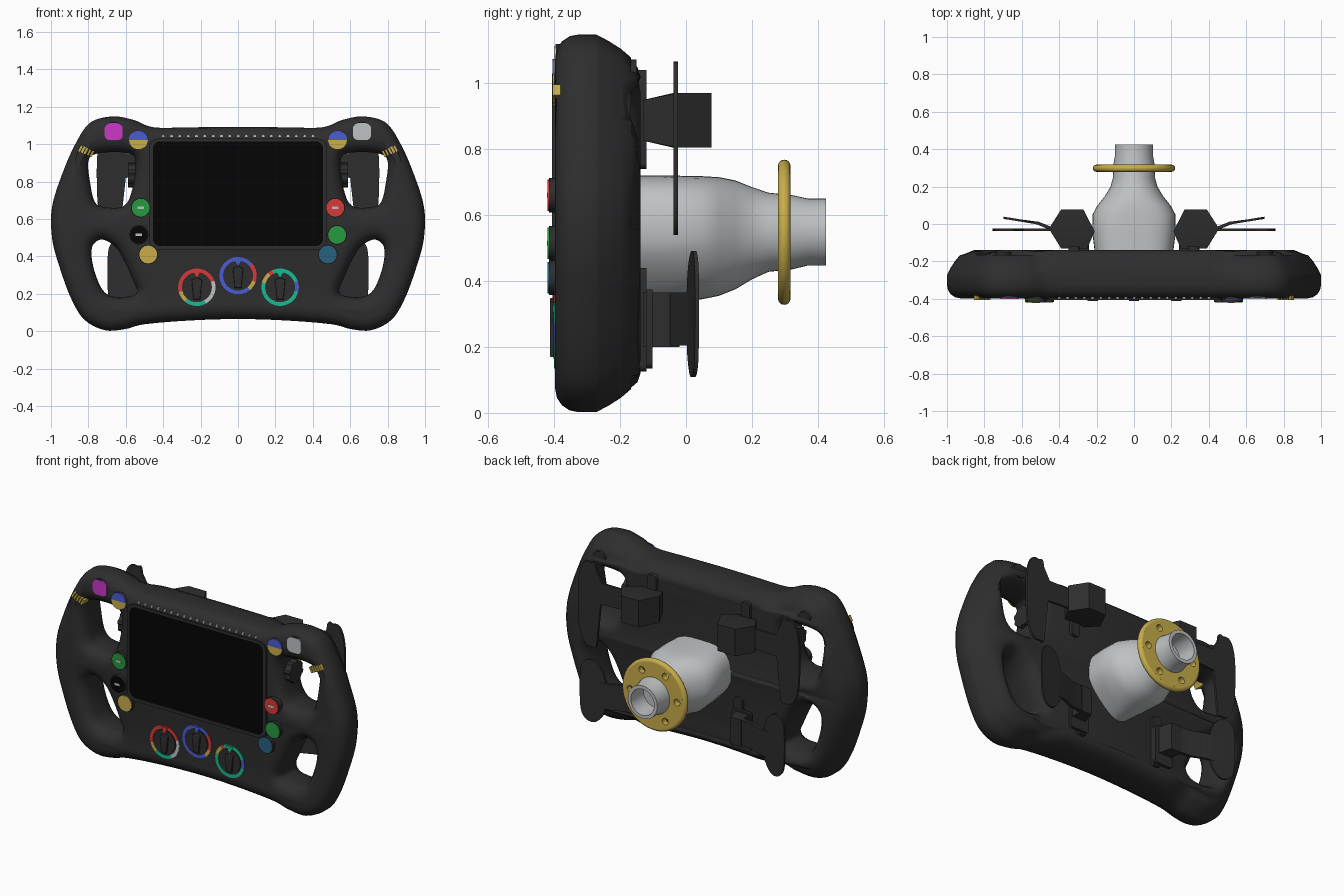
import bpy, bmesh, math

cube = bpy.data.objects.get("Cube")
if cube:
    bpy.data.objects.remove(cube, do_unlink=True)


def material(name, r, g, b):
    m = bpy.data.materials.new(name)
    m.use_nodes = True
    m.diffuse_color = (r, g, b, 1)
    m.node_tree.nodes["Principled BSDF"].inputs["Base Color"].default_value = (r, g, b, 1)
    return m


GREY = material("dark grey", .027, .027, .027)
BLACK = material("screen black", .0015, .0015, .0015)
GOLD = material("gold", .58, .42, .07)
SILVER = material("silver", .52, .54, .55)
MAGENTA = material("magenta", .6, .04, .58)
BLUE = material("blue", .07, .11, .65)
RED = material("red", .68, .04, .04)
GREEN = material("green", .02, .32, .05)
TEAL = material("teal blue", .02, .12, .21)
MINT = material("mint", .01, .5, .29)


# Outline helpers
def smooth(pts, n=5):
    out = []
    for i in range(len(pts)):
        a, b, c, d = (pts[(i + k) % len(pts)] for k in (-1, 0, 1, 2))
        for s in range(n):
            t = s / n
            out.append(tuple(.5 * (2 * q + (r - p) * t + (2 * p - 5 * q + 4 * r - e) * t * t
                                   + (3 * q - p - 3 * r + e) * t ** 3)
                             for p, q, r, e in zip(a, b, c, d)))
    return out


def arc(x, z, r, a0=0, a1=360, n=16):
    end = n if a1 - a0 >= 360 else n + 1
    angles = [math.radians(a0 + (a1 - a0) * i / n) for i in range(end)]
    return [(x + r * math.cos(a), z + r * math.sin(a)) for a in angles]


def rect(x0, x1, z0, z1, r=0):
    if not r:
        return [(x0, z0), (x1, z0), (x1, z1), (x0, z1)]
    corners = [(x1 - r, z1 - r), (x0 + r, z1 - r), (x0 + r, z0 + r), (x1 - r, z0 + r)]
    return [p for i, c in enumerate(corners) for p in arc(*c, r, 90 * i, 90 * i + 90, 5)]


def mirrored(pts):
    return [(-x, z) for x, z in reversed(pts)]


# Object helpers
def finish(name, mesh, mat, mirror=False):
    ob = bpy.data.objects.new(name, mesh)
    bpy.context.collection.objects.link(ob)
    mesh.materials.clear()
    mesh.materials.append(mat)
    bpy.ops.object.select_all(action='DESELECT')
    ob.select_set(True)
    bpy.context.view_layer.objects.active = ob
    bpy.ops.object.shade_smooth_by_angle(angle=math.radians(35))
    if mirror:
        ob.modifiers.new("Mirror", 'MIRROR')
    return ob


def slab(name, outlines, lo, hi, mat, bevel=0, mirror=False, flat=False):
    """Fill outlines and extrude between lo and hi along y (or along z when flat)."""
    cu = bpy.data.curves.new(name, 'CURVE')
    cu.dimensions, cu.fill_mode = '2D', 'BOTH'
    cu.extrude = (hi - lo) / 2 - bevel
    cu.bevel_depth, cu.bevel_resolution, cu.offset = bevel, 3, -bevel
    for pts in outlines:
        sp = cu.splines.new('POLY')
        sp.points.add(len(pts) - 1)
        for p, (u, v) in zip(sp.points, pts):
            p.co = (u, v, 0, 1)
        sp.use_cyclic_u = True
    tmp = bpy.data.objects.new(name + " curve", cu)
    bpy.context.collection.objects.link(tmp)
    deps = bpy.context.evaluated_depsgraph_get()
    mesh = bpy.data.meshes.new_from_object(tmp.evaluated_get(deps))
    bpy.data.objects.remove(tmp, do_unlink=True)
    mid = (lo + hi) / 2
    for v in mesh.vertices:
        x, y, w = v.co
        v.co = (x, y, mid + w) if flat else (x, mid - w, y)
    bm = bmesh.new()
    bm.from_mesh(mesh)
    bmesh.ops.remove_doubles(bm, verts=bm.verts, dist=1e-5)
    bmesh.ops.recalc_face_normals(bm, faces=bm.faces)
    bm.to_mesh(mesh)
    bm.free()
    return finish(name, mesh, mat, mirror)


# Wheel body with four grip openings
half = [(.25, 1.09), (.45, 1.09), (.56, 1.13), (.67, 1.148), (.79, 1.115), (.87, 1.0), (.94, .84),
        (.995, .66), (.993, .49), (.95, .33), (.89, .17), (.82, .06), (.71, .005), (.6, .012),
        (.5, .037), (.26, .057)]
upper = [(.55, .92), (.61, .955), (.75, .95), (.8, .91), (.79, .79), (.765, .69), (.71, .663),
         (.61, .67), (.565, .76)]
lower = [(.56, .27), (.61, .38), (.66, .455), (.73, .49), (.78, .45), (.775, .35), (.73, .23),
         (.67, .185), (.57, .188), (.54, .215)]
outer = smooth([(0, 1.092)] + half + [(0, .065)] + mirrored(half))
holes = [smooth(h) for h in (upper, lower, mirrored(upper), mirrored(lower))]
body = slab("wheel_body", [outer] + holes, -.09, .09, GREY, bevel=.07)
for v in body.data.vertices:
    # shallow rounding towards the front, deep rounding towards the back
    x, y, z = v.co
    if y > .019:
        y = -.26 + (y - .02) / .07 * .122
    else:
        y = -.325 + min(0, y + .02) / .07 * .072
    # slope the back of the grips down to their outer edge
    edge = max(0, 1 - min(math.dist((x, z), p) for p in outer) / .13)
    blend = min(1, max(0, (abs(x) - .4) / .12))
    v.co.y = y + blend * (min(y, -.138 - .135 * edge ** 2) - y)

# Screen, bezel and indicator row
slab("screen_bezel", [rect(-.475, .475, .435, 1.03, .05), rect(-.455, .455, .455, 1.015, .04)],
     -.406, -.39, GREY)
slab("screen", [rect(-.458, .458, .452, 1.018, .04)], -.401, -.394, BLACK)
slab("indicator_row", [rect(x - .007, x + .007, 1.038, 1.051)
                       for x in (-.4 + .0445 * i for i in range(19))], -.4, -.39, SILVER)

# Push buttons: dark housings with coloured caps
for side, x, z, mat in [("upper_right", -.665, 1.067, MAGENTA), ("upper_left", .663, 1.067, SILVER),
                        ("right_a", -.52, .66, GREEN), ("right_b", -.53, .515, BLACK),
                        ("right_c", -.48, .41, GOLD), ("left_a", .52, .66, RED),
                        ("left_b", .53, .515, GREEN), ("left_c", .48, .41, TEAL)]:
    if z > 1:
        front, cap = -.396, rect(x - .048, x + .048, z - .046, z + .046, .028)
    else:
        front, cap = -.416, arc(x, z, .048)
    slab("button_housing_" + side, [arc(x, z, .052)], front, -.34, GREY)
    slab("button_cap_" + side, [cap], front - .004, front + .002, mat)
    if side in ("right_a", "right_b", "left_a"):
        slab("button_mark_" + side, [rect(x - .018, x + .018, z - .007, z + .007)],
             front - .006, front, SILVER)
slab("split_button_housings", [arc(.533, 1.022, .052)], -.4, -.34, GREY, mirror=True)
slab("split_button_tops", [arc(.533, 1.022, .051, 0, 180)], -.405, -.398, BLUE, mirror=True)
slab("split_button_bottoms", [arc(.533, 1.022, .051, 180, 360)], -.405, -.398, GOLD, mirror=True)

# Rotary dials with coloured scale rings
dials = {"right": (-.22, .235, [(20, 195, RED), (195, 230, GOLD), (230, 300, MINT), (300, 380, SILVER)]),
         "centre": (0, .297, [(40, 310, BLUE), (310, 340, GOLD), (340, 400, RED)]),
         "left": (.225, .235, [(20, 115, MINT), (115, 130, RED), (130, 165, GOLD),
                               (165, 345, MINT), (-15, 20, BLUE)])}
for side, (x, z, scale) in dials.items():
    for i, (a, b, mat) in enumerate(scale):
        ring = arc(x, z, .1, a, b) + arc(x, z, .08, a, b)[::-1]
        slab(f"dial_scale_{side}_{i}", [ring], -.401, -.392, mat)
    slab("dial_marker_" + side, [[(x - .024, z + .092), (x, z + .052), (x + .024, z + .092)]],
         -.405, -.396, scale[0][2])
    slab("dial_base_" + side, [arc(x, z, .072, n=24)], -.402, -.38, GREY)
    slab("dial_pointer_" + side, [[(x - .018, z - .065), (x + .018, z - .065), (x + .028, z + .04),
                                  (x, z + .052), (x - .028, z + .04)]], -.413, -.39, GREY, bevel=.004)

# Gold thumb wheels on the upper grips, made of ridges
tilt = math.radians(28)
for i in range(5):
    d = (i - 2) * .0155
    corners = [(d + u * math.cos(tilt) - v * math.sin(tilt), v * math.cos(tilt) + u * math.sin(tilt))
               for u, v in rect(-.006, .006, -.018, .018)]
    ridge = [(.812 + p, .963 + d * math.sin(tilt) + q) for p, q in corners]
    slab(f"thumb_wheel_ridge_{i}", [ridge], -.405, -.34, GOLD, mirror=True)

# Ribbed side rollers inside the upper openings
roller = [arc(-.27, .835, .068 if i % 2 else .06, i * 22.5, i * 22.5 + 14, 2) for i in range(16)]
bm = bmesh.new()
face = bm.faces.new([bm.verts.new((.54, y, z)) for tooth in roller for y, z in tooth])
ext = bmesh.ops.extrude_face_region(bm, geom=[face])
for v in ext["geom"]:
    if isinstance(v, bmesh.types.BMVert):
        v.co.x = .588
bmesh.ops.recalc_face_normals(bm, faces=bm.faces)
mesh = bpy.data.meshes.new("side_rollers")
bm.to_mesh(mesh)
bm.free()
finish("side_rollers", mesh, GREY, True)

# Rear bosses, mounting plates and paddle housings
slab("rear_bosses", [arc(.7, 1.03, .042)], -.2, -.15, GREY, mirror=True)
slab("upper_mount_plates", [rect(.29, .35, .74, 1.04, .02)], -.145, -.12, GREY, mirror=True)
slab("lower_mount_plates", [rect(.24, .3, .125, .44, .02)], -.145, -.12, GREY, mirror=True)
slab("lower_mount_shims", [rect(.24, .37, .135, .375, .02)], -.12, -.102, GREY, mirror=True)
slab("lower_housings", [[(.26, -.13), (.36, -.13), (.36, -.02), (.29, -.02)]],
     .2, .365, GREY, mirror=True, flat=True)
block = slab("upper_housings", [[(.25, -.13), (.39, -.13), (.455, -.025), (.39, .077), (.27, .077),
                                 (.21, -.04)]], .805, .97, GREY, mirror=True, flat=True)
for v in block.data.vertices:
    if v.co.y < -.1:
        v.co.z = .8875 + (v.co.z - .8875) * .75

# Shift paddles: flat upper pair, swept lower pair
slab("upper_paddles", [[(.4, .83), (.4, .95), (.59, .95)] +
                       smooth([(.63, 1.02), (.67, 1.06), (.72, 1.05), (.75, .96), (.755, .8), (.745, .64),
                               (.71, .56), (.66, .545), (.625, .59)])[:41] + [(.6, .82)]],
     -.038, -.024, GREY, mirror=True)
swept = slab("lower_paddles", [smooth([(.54, .36), (.565, .44), (.61, .485), (.66, .485), (.695, .42),
                                       (.695, .2), (.665, .125), (.61, .11), (.565, .15), (.54, .22)])],
             -.006, .006, GREY, mirror=True)
for v in swept.data.vertices:
    v.co.y += .008 + (v.co.x - .54) * .16
slab("lower_paddle_arms", [[(.3, -.06), (.44, -.035), (.52, -.002), (.62, .016), (.62, .026),
                            (.51, .012), (.43, -.02), (.3, -.03)]], .205, .365, GREY,
     mirror=True, flat=True)

# Steering column: lofted sections (y, half width, bottom, top, squareness, bottom taper)
sections = [(-.15, .21, .32, .72, .62, .6), (-.05, .222, .33, .72, .65, .45), (.05, .222, .345, .718, .7, .25),
            (.1, .195, .355, .715, .8, .15), (.15, .155, .375, .705, .9, .05), (.2, .125, .405, .685, 1, 0),
            (.25, .112, .428, .668, 1, 0), (.32, .11, .435, .661, 1, 0), (.37, .101, .447, .65, 1, 0),
            (.424, .101, .447, .65, 1, 0), (.424, .08, .468, .629, 1, 0), (.3, .08, .468, .629, 1, 0)]
N = 40
bm = bmesh.new()
rings = []
for y, w, lo, hi, power, taper in sections:
    ring = []
    for i in range(N):
        c, s = math.cos(math.tau * i / N), math.sin(math.tau * i / N)
        k = power if s > 0 else (power + 1) / 2
        px = math.copysign(abs(c) ** k, c) * w * (1 - taper * max(0, -s))
        pz = math.copysign(abs(s) ** k, s) * (hi - lo) / 2 + (hi + lo) / 2
        ring.append(bm.verts.new((px, y, pz)))
    rings.append(ring)
for a, b in zip(rings, rings[1:]):
    for i in range(N):
        j = (i + 1) % N
        bm.faces.new((a[i], a[j], b[j], b[i]))
bm.faces.new(rings[-1])
bmesh.ops.recalc_face_normals(bm, faces=bm.faces)
mesh = bpy.data.meshes.new("steering_column")
bm.to_mesh(mesh)
bm.free()
finish("steering_column", mesh, SILVER)

# Gold flange with six bolt holes and a rounded rim
bolts = [arc(.16 * math.cos(math.tau * i / 6), .548 + .16 * math.sin(math.tau * i / 6), .021, n=14)
         for i in range(6)]
slab("column_flange", [arc(0, .548, .202, n=56), arc(0, .548, .105, n=40)] + bolts, .279, .317, GOLD)
slab("flange_rim", [arc(0, .548, .22, n=56), arc(0, .548, .182, n=56)], .279, .317, GOLD, bevel=.0185)
